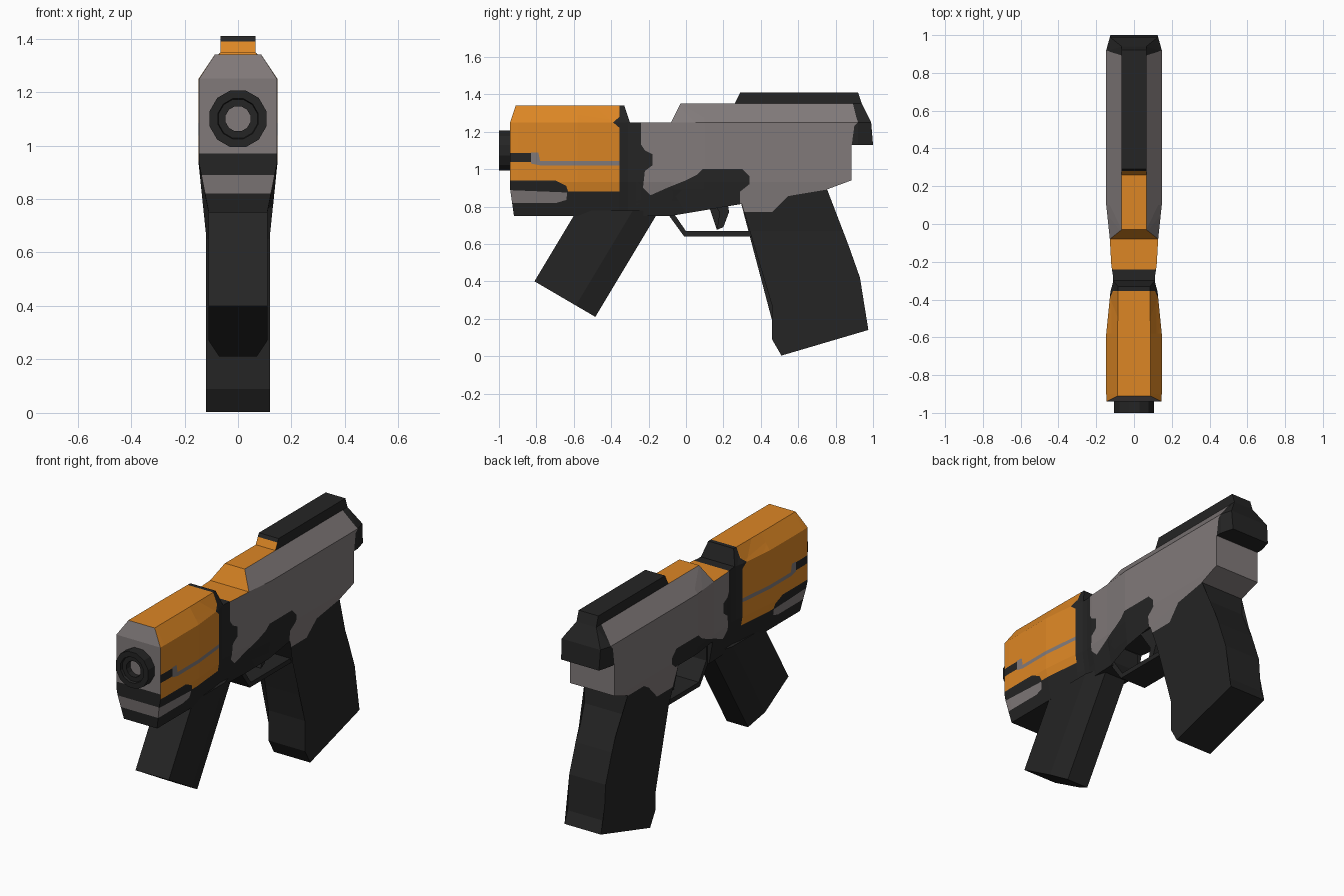
import bpy, bmesh, math
from mathutils import Vector

if "Cube" in bpy.data.objects:
    bpy.data.objects.remove(bpy.data.objects["Cube"])


def material(name, rgb):
    m = bpy.data.materials.new(name)
    m.diffuse_color = (*rgb, 1)
    m.use_nodes = True
    m.node_tree.nodes["Principled BSDF"].inputs["Base Color"].default_value = m.diffuse_color
    return m


MATS = [material("dark_grey", (0.018, 0.018, 0.018)),
        material("warm_grey", (0.22, 0.195, 0.195)),
        material("orange", (0.72, 0.24, 0.018))]
BLACK, GREY, ORANGE = 0, 1, 2


def finish(name, bm):
    me = bpy.data.meshes.new(name)
    bm.to_mesh(me)
    bm.free()
    for m in MATS:
        me.materials.append(m)
    ob = bpy.data.objects.new(name, me)
    bpy.context.collection.objects.link(ob)
    return ob


def interp(table, t):
    if t <= table[0][0]:
        return table[0][1]
    for (a, va), (b, vb) in zip(table, table[1:]):
        if t <= b:
            return va + (vb - va) * (t - a) / (b - a)
    return table[-1][1]


def cut(bm, faces, co, no):
    geom = set(faces)
    for f in faces:
        geom.update(f.edges)
        geom.update(f.verts)
    bmesh.ops.bisect_plane(bm, geom=list(geom), dist=1e-5, plane_co=co, plane_no=no)


def prism(profile, width, ycuts=(), zcuts=(), mat=BLACK):
    """Side profile (y, z) extruded both ways to a half-width given by width(y, z)."""
    bm = bmesh.new()
    a = [bm.verts.new((-1, y, z)) for y, z in profile]
    b = [bm.verts.new((1, y, z)) for y, z in profile]
    n = len(a)
    bm.faces.new(a)
    bm.faces.new(b[::-1])
    for i in range(n):
        j = (i + 1) % n
        bm.faces.new((a[j], a[i], b[i], b[j]))
    bmesh.ops.triangulate(bm, faces=[f for f in bm.faces if len(f.verts) > 4])
    for y in ycuts:
        cut(bm, bm.faces[:], (0, y, 0), (0, 1, 0))
    for z in zcuts:
        cut(bm, bm.faces[:], (0, 0, z), (0, 0, 1))
    for v in bm.verts:
        v.co.x *= width(v.co.y, v.co.z)
    bmesh.ops.recalc_face_normals(bm, faces=bm.faces)
    for f in bm.faces:
        f.material_index = mat
    return bm


def inside(poly, y, z):
    hit = False
    for (y1, z1), (y2, z2) in zip(poly, poly[1:] + poly[:1]):
        if (z1 > z) != (z2 > z) and y < y1 + (y2 - y1) * (z - z1) / (z2 - z1):
            hit = not hit
    return hit


def paint(bm, poly, mat, side_only=False):
    """Cut a (y, z) outline through the mesh and colour the faces inside it."""
    ys, zs = [p[0] for p in poly], [p[1] for p in poly]
    for (y1, z1), (y2, z2) in zip(poly, poly[1:] + poly[:1]):
        near = [f for f in bm.faces
                if min(v.co.y for v in f.verts) < max(ys) and max(v.co.y for v in f.verts) > min(ys)
                and min(v.co.z for v in f.verts) < max(zs) and max(v.co.z for v in f.verts) > min(zs)]
        if near:
            cut(bm, near, (0, y1, z1), Vector((0, z1 - z2, y2 - y1)).normalized())
    bm.normal_update()
    for f in bm.faces:
        c = f.calc_center_median()
        if inside(poly, c.y, c.z) and (not side_only or abs(f.normal.x) > 0.4):
            f.material_index = mat


# Body: front shroud, waist, receiver and rear cap in one shell
SIDE = [(-0.94, .145), (-0.9, .147), (-0.58, .147), (-0.36, .125), (-0.31, .112), (-0.27, .112),
        (-0.22, .12), (-0.08, .128), (0.1, .147), (0.92, .147), (1.0, .125)]


def body_width(y, z):
    w = interp(SIDE, y)
    if z > 1.25:
        top = 0.08 if y < -0.2 else 0.065
        return w + (top - w) * (z - 1.25) / 0.1
    if y < -0.07:
        return w * interp([(0.75, 0.75), (0.93, 1)], z)
    return w * interp([(0.67, 0.82), (0.93, 1)], z)


body = prism([(-0.94, .89), (-0.94, 1.25), (-0.91, 1.34), (-0.33, 1.34), (-0.30, 1.25), (-0.08, 1.25),
              (-0.03, 1.35), (0.94, 1.35), (0.99, 1.25), (1.0, 1.13), (0.885, 1.13), (0.885, .94),
              (0.75, .89), (-0.08, .89), (-0.08, .75), (-0.92, .75)],
             body_width, [y for y, w in SIDE[1:-1]] + [0.27], [0.82, 0.89, 0.93, 0.97, 1.25], GREY)
# dark lower front, waist and patch above the trigger
paint(body, [(-1, .6), (-1, 1.4), (-.24, 1.4), (-.24, 1.13), (-.22, 1.1), (-.18, 1.08), (-.18, 1.02),
             (-.22, .99), (-.23, .9), (-.19, .86), (-.1, .9), (0, .94), (.06, .97), (.09, 1.0),
             (.3, 1.0), (.34, .96), (.34, .92), (.29, .88), (.29, .6)], BLACK)
# orange shroud
paint(body, [(-1, .94), (-.70, .94), (-.64, .91), (-.63, .88), (-.355, .88), (-.355, 1.22),
             (-.39, 1.25), (-.355, 1.28), (-.355, 1.4), (-1, 1.4)], ORANGE)
# shroud side stripes
paint(body, [(-1, .82), (-.69, .82), (-.64, .835), (-.635, .875), (-1, .89)], GREY, True)
paint(body, [(-1, 1.037), (-.83, 1.037), (-.83, 1.085), (-1, 1.085)], BLACK, True)
paint(body, [(-.83, 1.03), (-.78, 1.02), (-.355, 1.02), (-.355, 1.043), (-.78, 1.043), (-.79, 1.09),
             (-.83, 1.09)], GREY, True)
# rear cap
paint(body, [(.88, 1.4), (.91, 1.28), (.92, 1.25), (.9, 1.23), (.885, 1.12), (1.1, 1.12), (1.1, 1.4)], BLACK)
# muzzle face bands, orange top strip and dark underside
for f in body.faces:
    c, n = f.calc_center_median(), f.normal
    if n.y < -0.5 and c.y < -0.9:
        f.material_index = GREY if c.z > 0.97 or 0.82 < c.z < 0.89 else BLACK
    elif -0.23 < c.y < 0.27 and c.z > 1.24 and (n.z > 0.9 or n.y < -0.5):
        f.material_index = ORANGE
    elif n.z < -0.9 and c.y < 0.6:
        f.material_index = BLACK
finish("body", body)

# Top rail with orange lower front
rail = prism([(0.26, 1.35), (0.29, 1.41), (0.92, 1.41), (0.94, 1.35)], lambda y, z: 0.065, (), (1.39,))
for f in rail.faces:
    if f.normal.y < -0.5 and f.calc_center_median().z < 1.39:
        f.material_index = ORANGE
finish("top_rail", rail)

# Rear grip with grey upper front
grip = prism([(0.275, .89), (0.38, .65), (0.43, .43), (0.46, .27), (0.46, .09), (0.51, .003), (0.975, .14),
              (0.945, .21), (0.93, .42), (0.87, .59), (0.77, .78), (0.755, .89)],
             lambda y, z: interp([(0.67, 0.12), (0.93, 0.147)], z), (), (0.67,))
paint(grip, [(.2, .95), (.2, .77), (.46, .77), (.5, .81), (.55, .86), (.6, .89), (.6, .95)], GREY, True)
finish("rear_grip", grip)

# Trigger guard and trigger
finish("trigger_guard", prism([(-0.09, .88), (-0.09, .75), (-0.01, .64), (0.39, .64), (0.38, .668),
                               (0.0, .668), (-0.07, .77), (-0.07, .88)], lambda y, z: 0.085))
finish("trigger", prism([(0.09, .90), (0.14, .83), (0.18, .77), (0.185, .72), (0.165, .675), (0.2, .69),
                         (0.23, .77), (0.22, .84), (0.30, .84), (0.29, .90)], lambda y, z: 0.035))

# Slanted front grip, rear corners chamfered
bm = bmesh.new()
rings = []
for (fy, fz), (by, bz) in (((-0.81, .40), (-0.485, .21)), ((-0.582, .78), (-0.143, .78))):
    ring = []
    for x, t in ((-.11, 0), (-.11, .68), (-.07, 1), (.07, 1), (.11, .68), (.11, 0)):
        ring.append(bm.verts.new((x, fy + (by - fy) * t, fz + (bz - fz) * t)))
    rings.append(ring)
    bm.faces.new(ring)
for i in range(6):
    j = (i + 1) % 6
    bm.faces.new((rings[0][i], rings[0][j], rings[1][j], rings[1][i]))
bmesh.ops.recalc_face_normals(bm, faces=bm.faces)
finish("front_grip", bm)

# Barrel: stepped ring with a grey plug
bm = bmesh.new()
N = 12
rings = []
for r, y in ((.11, -.92), (.11, -1), (.078, -1), (.075, -.985), (.048, -.985), (.048, -.95)):
    rings.append([bm.verts.new((r * math.sin(2 * math.pi * (k + .5) / N), y,
                                1.1 + r * math.cos(2 * math.pi * (k + .5) / N))) for k in range(N)])
for p, q in zip(rings, rings[1:]):
    for k in range(N):
        bm.faces.new((p[k], p[(k + 1) % N], q[(k + 1) % N], q[k]))
bm.faces.new(rings[0])
plug = bm.faces.new(rings[-1])
plug.material_index = GREY
bmesh.ops.recalc_face_normals(bm, faces=bm.faces)
finish("barrel", bm)
